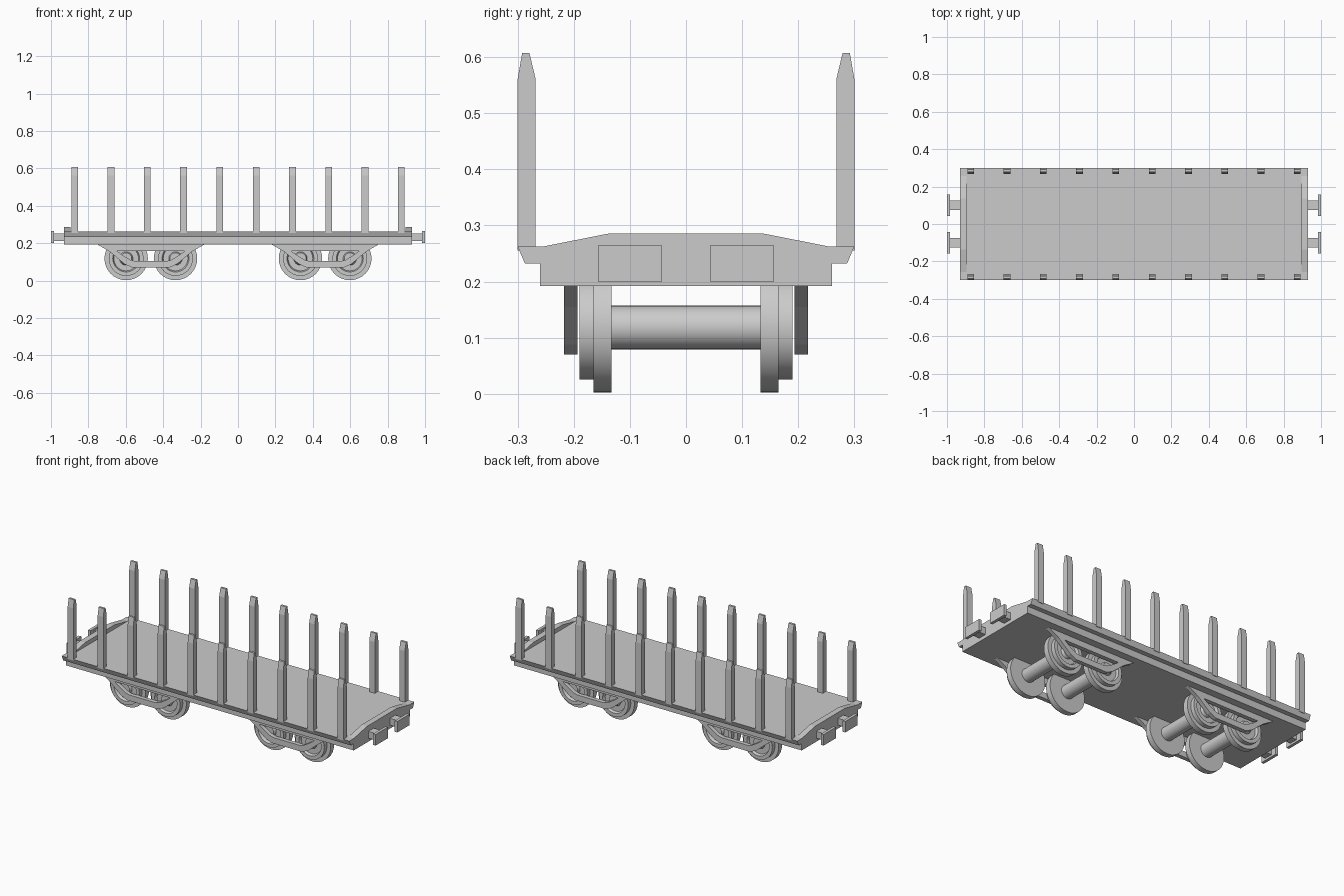
import bpy, bmesh, math
from mathutils import Matrix

cube = bpy.data.objects.get("Cube")
if cube:
    bpy.data.objects.remove(cube)

grey = bpy.data.materials.new("plain grey")
grey.use_nodes = True
COLOUR = (0.6, 0.6, 0.6, 1)
grey.diffuse_color = COLOUR
grey.node_tree.nodes["Principled BSDF"].inputs["Base Color"].default_value = COLOUR


def finish(name, bm, smooth=False):
    bmesh.ops.recalc_face_normals(bm, faces=bm.faces)
    mesh = bpy.data.meshes.new(name)
    bm.to_mesh(mesh)
    bm.free()
    mesh.materials.append(grey)
    obj = bpy.data.objects.new(name, mesh)
    bpy.context.collection.objects.link(obj)
    if smooth:
        bpy.ops.object.select_all(action='DESELECT')
        obj.select_set(True)
        bpy.context.view_layer.objects.active = obj
        bpy.ops.object.shade_smooth_by_angle(angle=math.radians(35))
    return obj


def extrude_x(name, profile, x0, x1):
    """Closed (y, z) profile swept along x."""
    bm = bmesh.new()
    face = bm.faces.new([bm.verts.new((x0, y, z)) for y, z in profile])
    new = bmesh.ops.extrude_face_region(bm, geom=[face])["geom"]
    bmesh.ops.translate(bm, vec=(x1 - x0, 0, 0),
                        verts=[v for v in new if isinstance(v, bmesh.types.BMVert)])
    return finish(name, bm)


def box(name, x0, x1, y0, y1, z0, z1):
    return extrude_x(name, [(y0, z0), (y1, z0), (y1, z1), (y0, z1)], x0, x1)


def mirrored(half):
    return half + [(-a, b) for a, b in reversed(half)]


def lathe_y(name, profile, x, z, segments=32):
    """(y, radius) profile turned about an axle parallel to y."""
    bm = bmesh.new()
    verts = [bm.verts.new((0, y, r)) for y, r in profile]
    edges = [bm.edges.new(pair) for pair in zip(verts, verts[1:])]
    bmesh.ops.spin(bm, geom=verts + edges, axis=(0, 1, 0), cent=(0, 0, 0),
                   angle=2 * math.pi, steps=segments, use_merge=True)
    bmesh.ops.remove_doubles(bm, verts=bm.verts, dist=1e-5)
    bmesh.ops.translate(bm, verts=bm.verts, vec=(x, 0, z))
    return finish(name, bm, True)


def side_frame(name, x, y0, y1):
    """Truss-shaped bogie side with an open middle."""
    outer = mirrored([(-.286, .193), (-.22, .155), (-.14, .088), (-.1, .07)])
    inner = mirrored([(-.18, .157), (-.15, .135), (-.11, .111), (-.085, .104)])
    bm = bmesh.new()
    rings = [[bm.verts.new((x + px, y, pz)) for px, pz in loop]
             for loop, y in ((outer, y0), (outer, y1), (inner, y1), (inner, y0))]
    n = len(outer)
    for a, b in zip(rings, rings[1:] + rings[:1]):
        for i in range(n):
            j = (i + 1) % n
            bm.faces.new((a[i], a[j], b[j], b[i]))
    return finish(name, bm)


# Flat deck with an overhanging rim
extrude_x("deck", mirrored([(-.26, .192), (-.26, .232), (-.287, .232), (-.3, .262)]), -.93, .93)

for end in (-1, 1):
    side = "left" if end > 0 else "right"
    # Low sloped end board
    extrude_x(side + "_end_board", mirrored([(-.262, .261), (-.135, .286)]),
              end * .93, end * .895)
    # Buffers
    for y in (-.1, .1):
        box(side + "_buffer_shaft", end * .925, end * .99, y - .025, y + .025, .212, .252)
        box(side + "_buffer_plate", end * .983, end, y - .057, y + .057, .2, .264)

# Side stakes with tapered tips
stake = [(.268, .255), (.3, .255), (.3, .561), (.292, .607), (.279, .607), (.268, .561)]
for i in range(10):
    x = -.873 + i * .194
    for s in (-1, 1):
        extrude_x("stake", [(s * y, z) for y, z in stake], x - .018, x + .018)

# Bogies: wheel sets and side frames
wheel = [(.133, 0), (.133, .116), (.165, .116), (.165, .093), (.19, .093),
         (.19, .072), (.175, .066), (.175, .036), (.19, .03), (.19, 0)]
for bogie_x in (-.466, .466):
    for s in (-1, 1):
        side_frame("bogie_side_frame", bogie_x, s * .193, s * .217)
    for x in (bogie_x - .132, bogie_x + .132):
        lathe_y("axle", [(-.14, .039), (.14, .039)], x, .118)
        for s in (-1, 1):
            lathe_y("wheel", [(s * y, r) for y, r in wheel], x, .118)
